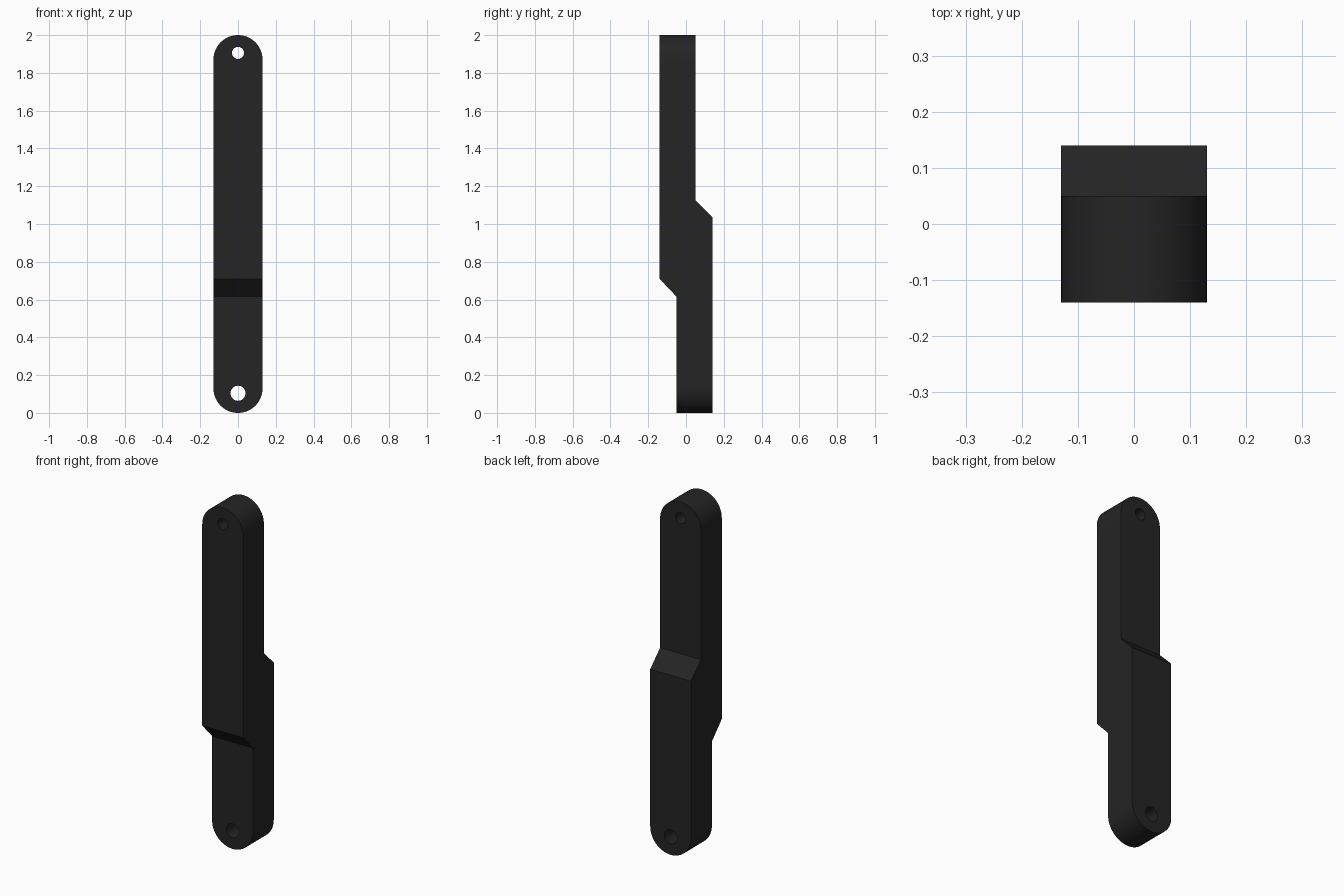
import bpy, bmesh
from math import sin, cos, pi, radians
from mathutils import Vector

if "Cube" in bpy.data.objects:
    bpy.data.objects.remove(bpy.data.objects["Cube"])


def prism(name, points, direction):
    """Extrude a closed outline along a direction."""
    bm = bmesh.new()
    face = bm.faces.new([bm.verts.new(p) for p in points])
    ext = bmesh.ops.extrude_face_region(bm, geom=[face])
    verts = [v for v in ext["geom"] if isinstance(v, bmesh.types.BMVert)]
    bmesh.ops.translate(bm, verts=verts, vec=Vector(direction))
    bmesh.ops.recalc_face_normals(bm, faces=bm.faces)
    mesh = bpy.data.meshes.new(name)
    bm.to_mesh(mesh)
    bm.free()
    obj = bpy.data.objects.new(name, mesh)
    bpy.context.collection.objects.link(obj)
    return obj


def arc(cz, r, start, end, n):
    return [(r * cos(start + (end - start) * i / n), -0.5,
             cz + r * sin(start + (end - start) * i / n)) for i in range(n + 1)]


def cut(target, cutter, operation):
    cutter.hide_render = True
    mod = target.modifiers.new("cut", "BOOLEAN")
    mod.operation = operation
    mod.solver = "EXACT"
    mod.object = cutter
    bpy.context.view_layer.objects.active = target
    bpy.ops.object.modifier_apply(modifier=mod.name)
    bpy.data.objects.remove(cutter)


# Offset bar: stepped side profile, extruded wider than the final width
HALF = 0.13
side = [(-0.14, 2.1), (0.05, 2.1), (0.05, 1.125), (0.14, 1.035),
        (0.14, -0.1), (-0.05, -0.1), (-0.05, 0.615), (-0.14, 0.71)]
bar = prism("offset_link_bar", [(-0.3, y, z) for y, z in side], (0.6, 0, 0))

# Rounded-end outline
outline = arc(2 - HALF, HALF, 0, pi, 48) + arc(HALF, HALF, pi, 2 * pi, 48)
cut(bar, prism("outline_cutter", outline, (0, 1, 0)), "INTERSECT")

# Pin holes at both ends
for z, r in ((1.906, 0.032), (0.104, 0.04)):
    hole = arc(z, r, 0, 2 * pi, 32)[:-1]
    cut(bar, prism("hole_cutter", hole, (0, 1, 0)), "DIFFERENCE")

# Dark finish
mat = bpy.data.materials.new("dark_finish")
mat.diffuse_color = (0.018, 0.018, 0.018, 1)
mat.use_nodes = True
mat.node_tree.nodes["Principled BSDF"].inputs["Base Color"].default_value = mat.diffuse_color
bar.data.materials.clear()
bar.data.materials.append(mat)

bar.select_set(True)
bpy.context.view_layer.objects.active = bar
bpy.ops.object.shade_smooth_by_angle(angle=radians(30))
